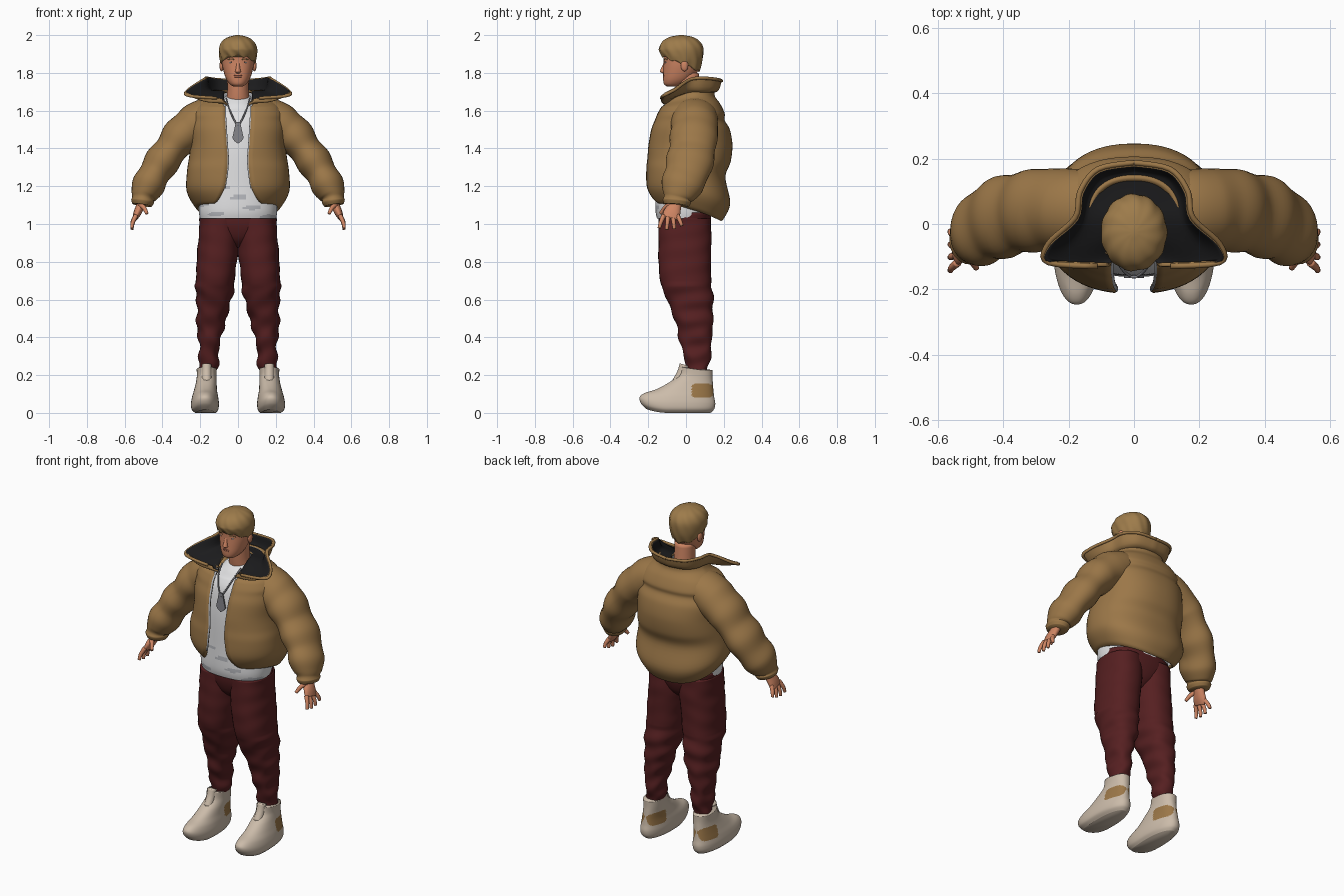
import bpy, bmesh
from math import sin, cos, pi, asin, copysign
from mathutils import Vector

if "Cube" in bpy.data.objects:
    bpy.data.objects.remove(bpy.data.objects["Cube"])


def material(name, r, g, b):
    m = bpy.data.materials.new(name)
    m.use_nodes = True
    m.diffuse_color = (r, g, b, 1)
    m.node_tree.nodes["Principled BSDF"].inputs["Base Color"].default_value = (r, g, b, 1)
    return m


tan = material("tan puffer", .33, .185, .065)
hair_mat = material("dark blond hair", .34, .2, .07)
skin = material("skin", .62, .235, .125)
black = material("black lining", .011, .011, .012)
white = material("white cotton", .76, .76, .77)
grey = material("grey cotton", .48, .49, .52)
maroon = material("maroon cloth", .092, .014, .015)
cream = material("cream leather", .6, .5, .4)
metal = material("dull metal", .24, .24, .26)
lips = material("lips", .42, .135, .085)


def finish(name, bm, mats, mirror=False, thickness=0, smooth=True, rule=None):
    """Turn a bmesh into a named object with its materials and modifiers."""
    mesh = bpy.data.meshes.new(name)
    bm.to_mesh(mesh)
    bm.free()
    for m in mats:
        mesh.materials.append(m)
    for p in mesh.polygons:
        p.use_smooth = smooth
        if rule and rule(p.center):
            p.material_index = 1
    ob = bpy.data.objects.new(name, mesh)
    bpy.context.collection.objects.link(ob)
    if mirror:
        ob.modifiers.new("mirror", "MIRROR")
    if thickness:
        s = ob.modifiers.new("thickness", "SOLIDIFY")
        s.thickness, s.offset, s.material_offset = thickness, -1, 1
    return ob


def spline(rows, steps):
    """Catmull-Rom resampling of rows of numbers."""
    out = []
    for i in range(len(rows) - 1):
        a, b, c, d = (rows[max(0, min(len(rows) - 1, i + k))] for k in (-1, 0, 1, 2))
        for s in range(steps):
            t = s / steps
            out.append([q + t / 2 * (r - p + t * (2 * p - 5 * q + 4 * r - w + t * (3 * (q - r) + w - p)))
                        for p, q, r, w in zip(a, b, c, d)])
    return out + [list(rows[-1])]


def grid(rows, closed):
    bm = bmesh.new()
    vs = [[bm.verts.new(p) for p in row] for row in rows]
    n = len(vs[0])
    for low, high in zip(vs, vs[1:]):
        for j in range(n if closed else n - 1):
            k = (j + 1) % n
            bm.faces.new((low[j], low[k], high[k], high[j]))
    if closed:
        bm.faces.new(vs[0][::-1])
        bm.faces.new(vs[-1])
    return bm


def loft(name, rows, mats, seg=32, steps=4, n=2, follow=False, warp=None, **kw):
    """Skin rings (x, y, z, rx, ry[, front gap]); follow turns them across the path."""
    rows = spline(rows, steps)
    gapped = len(rows[0]) > 5
    skin_rows = []
    for i, r in enumerate(rows):
        u, v = Vector((1, 0, 0)), Vector((0, 1, 0))
        if follow:
            t = Vector(rows[min(i + 1, len(rows) - 1)][:3]) - Vector(rows[max(i - 1, 0)][:3])
            u = v.cross(t).normalized()
            v = t.cross(u).normalized()
        g = asin((r[5] / r[3]) ** (n / 2)) if gapped else 0
        ring = []
        for j in range(seg):
            a = -pi / 2 + g + (2 * pi - 2 * g) * j / (seg - 1 if gapped else seg)
            c, s = (copysign(abs(f) ** (2 / n), f) for f in (cos(a), sin(a)))
            p = Vector(r[:3]) + u * (r[3] * c) + v * (r[4] * s)
            ring.append(warp(p, a) if warp else p)
        skin_rows.append(ring)
    return finish(name, grid(skin_rows, not gapped), mats, **kw)


def tube(name, pts, radius, mat, tip=1, **kw):
    last = len(pts) - 1
    rows = [(*p, *[radius * (1 + (tip - 1) * i / last)] * 2) for i, p in enumerate(pts)]
    return loft(name, rows, [mat], seg=10, follow=True, **kw)


def ball(name, loc, size, mat, **kw):
    bm = bmesh.new()
    bmesh.ops.create_icosphere(bm, subdivisions=3, radius=1)
    bmesh.ops.scale(bm, vec=size, verts=bm.verts)
    bmesh.ops.translate(bm, vec=loc, verts=bm.verts)
    return finish(name, bm, [mat], **kw)


# Shoes with a toe spring, a raised tongue and a rounded heel patch
def toe_spring(p, a):
    p.z += 1.4 * max(0, -.09 - p.y) ** 2 + max(0, p.z - .17) * 2.2 * max(-.05, .03 - p.y)
    return p


loft("shoes", [(.172, -.04, 0, .056, .17), (.175, -.045, .02, .071, .194), (.175, -.045, .05, .074, .2),
               (.174, -.033, .085, .069, .182), (.172, -.005, .12, .061, .15), (.168, .025, .16, .055, .117),
               (.166, .05, .195, .052, .09), (.166, .056, .235, .053, .084)], [cream, tan], seg=112, steps=9,
     n=2.2, warp=toe_spring, mirror=True,
     rule=lambda c: abs((c.z - .118) / .038) ** 4 + abs((c.y - .087) / .057) ** 4 < 1)
tube("shoe_tongues", [(.166, -.05, .16), (.166, -.022, .21), (.166, -.008, .255)], .026, cream, mirror=True)


# Trousers with soft uneven creases
def crease(p, a):
    amount = .005 if p.z < .68 else .0015
    p.x += amount * (sin(p.z * 31 + 2 * a) + sin(p.z * 67 - a)) * cos(a)
    p.y += amount * (sin(p.z * 41 + a) + sin(p.z * 59 - 2 * a)) * sin(a) * .7
    return p


loft("trouser_legs", [(.158, .06, .22, .042, .055), (.155, .06, .27, .05, .065), (.153, .055, .35, .056, .08),
                      (.146, .045, .45, .068, .095), (.134, .035, .54, .087, .11), (.124, .01, .64, .097, .13),
                      (.118, -.005, .74, .105, .137), (.107, -.006, .86, .107, .14),
                      (.102, -.006, .95, .106, .14), (.102, -.006, 1.03, .104, .138)], [maroon], steps=8,
     n=2.3, warp=crease, mirror=True)
loft("trouser_hips", [(0, -.004, .875, .03, .06), (0, -.005, .92, .1, .108), (0, -.005, .99, .19, .134),
                      (0, -.005, 1.06, .204, .139)], [maroon], n=2.5)


# Shirt with a scooped neck and grey folds near the hem
def scoop(p, a):
    p.z -= max(0, p.z - 1.6) * 4 * max(0, .02 - p.y)
    return p


loft("shirt", [(0, -.012, 1.03, .202, .142), (0, -.012, 1.08, .208, .15), (0, -.005, 1.2, .206, .155),
               (0, 0, 1.4, .2, .155), (0, .012, 1.54, .19, .147), (0, .02, 1.61, .14, .118),
               (0, .01, 1.655, .085, .085), (0, .008, 1.68, .063, .06)], [white, grey], seg=80, steps=10, n=2.3,
     warp=scoop, rule=lambda c: c.z < 1.25 and sin(c.x * 26 + c.z * 40) + sin(c.z * 95 - c.x * 17) > 1.15)


# Open puffer jacket, longer at the back and higher behind the neck
def hang(p, a=0):
    p.z -= .75 * min(1, max(0, (1.4 - p.z) / .3)) * max(0, p.y + .15) ** 2
    p.z -= max(0, p.z - 1.62) * 4 * max(0, .05 - p.y)
    return p


jacket = [(0, .02, 1.1, .205, .165, .15), (0, .013, 1.12, .232, .19, .11), (0, .012, 1.19, .272, .222, .072),
          (0, -.002, 1.285, .27, .211, .058), (0, .015, 1.35, .26, .222, .055), (0, .022, 1.42, .252, .224, .06),
          (0, .022, 1.5, .255, .21, .065), (0, .018, 1.55, .247, .187, .068), (0, .025, 1.585, .246, .18, .07),
          (0, .027, 1.635, .215, .155, .07), (0, .02, 1.675, .16, .134, .07), (0, .02, 1.71, .14, .13, .075)]
loft("jacket_body", jacket, [tan, grey], seg=64, steps=6, n=2.3, warp=hang, thickness=.018)
edge = [hang(Vector((g, y - ry * (1 - (g / rx) ** 2.3) ** (1 / 2.3) + .008, z)))
        for x, y, z, rx, ry, g in jacket[2:-1]]
tube("zip_edges", edge, .007, grey, mirror=True)

# Sleeves in padded bands, rising into the shoulders
loft("sleeves", [(.07, .045, 1.605, .06, .1), (.15, .045, 1.572, .1, .12), (.215, .045, 1.53, .114, .125),
                 (.265, .045, 1.495, .103, .124), (.31, .04, 1.455, .102, .128), (.355, .033, 1.395, .085, .12),
                 (.403, .02, 1.33, .094, .128), (.443, .002, 1.265, .081, .114), (.475, -.022, 1.205, .088, .112),
                 (.497, -.04, 1.155, .07, .088), (.503, -.046, 1.135, .058, .072),
                 (.505, -.048, 1.12, .061, .076), (.508, -.05, 1.1, .052, .066)],
     [tan], steps=5, follow=True, mirror=True)

# Wide folded collar, listed from front to back
collar = [[(.062, -.105, 1.625), (.075, -.075, 1.65), (.075, -.03, 1.68), (.068, .02, 1.695),
           (.058, .055, 1.695), (.035, .073, 1.695), (0, .079, 1.695)],
          [(.075, -.13, 1.645), (.165, -.122, 1.645), (.2, -.07, 1.67), (.16, .01, 1.7),
           (.14, .09, 1.7), (.095, .145, 1.7), (0, .165, 1.7)],
          [(.085, -.13, 1.665), (.262, -.118, 1.68), (.262, -.06, 1.71), (.18, .02, 1.765),
           (.165, .1, 1.772), (.11, .168, 1.765), (0, .188, 1.758)]]
smooth_rows = [spline(row, 5) for row in collar]
columns = [spline(col, 5) for col in zip(*smooth_rows)]
finish("collar", grid(list(zip(*columns)), False), [tan, black], mirror=True, thickness=.012)
tube("collar_rim", smooth_rows[-1][1:], .0085, tan, steps=1, mirror=True)

# Hands
loft("palms", [(.503, -.05, 1.14, .024, .03), (.515, -.058, 1.1, .023, .034), (.532, -.074, 1.06, .021, .045),
               (.545, -.083, 1.03, .014, .044)], [skin], seg=16, follow=True, mirror=True)
for i, finger in enumerate(("index", "middle", "ring", "little")):
    y, drop = -.118 + .024 * i, (.062, .07, .066, .05)[i]
    lean = -.01 * (1.5 - i)
    tube(finger + "_fingers", [(.54, y, 1.045), (.557, y + lean, 1.04 - drop * .5),
                               (.562, y + lean * 1.6, 1.04 - drop)], .013, skin, tip=.68, mirror=True)
tube("thumbs", [(.518, -.085, 1.105), (.497, -.112, 1.085), (.482, -.135, 1.055)], .015, skin, tip=.6, mirror=True)

# Neck and head
loft("neck", [(0, .03, 1.6, .075, .06), (0, .015, 1.68, .058, .062), (0, .005, 1.8, .058, .062)], [skin])
loft("head", [(0, -.065, 1.728, .025, .035), (0, -.062, 1.74, .043, .054), (0, -.045, 1.767, .062, .076),
              (0, -.028, 1.81, .077, .092), (0, -.02, 1.86, .086, .098), (0, -.02, 1.93, .086, .098),
              (0, -.02, 1.975, .05, .06)], [skin], n=2.15)
loft("nose", [(0, -.118, 1.797, .008, .004), (0, -.119, 1.806, .015, .018), (0, -.117, 1.817, .013, .018),
              (0, -.113, 1.845, .009, .009), (0, -.11, 1.87, .009, .004)], [skin], seg=16)
ball("ears", (.087, -.008, 1.838), (.011, .02, .03), skin, mirror=True)
ball("eye_whites", (.034, -.105, 1.856), (.013, .006, .004), white, mirror=True)
ball("pupils", (.034, -.109, 1.856), (.005, .003, .0045), black, mirror=True)
tube("eyebrows", [(.017, -.115, 1.87), (.035, -.111, 1.874), (.055, -.099, 1.87)], .003, hair_mat, mirror=True)
for part, z in (("lower_lip", 1.779), ("upper_lip", 1.786)):
    ball(part, (0, -.116, z), (.023, .007, .0042), lips)


# Bowl-cut hair with a ragged hem
def locks(p, a):
    wave = 1 + .018 * sin(11 * a + p.z * 50)
    p.x, p.y = p.x * wave, (p.y + .025) * wave - .025
    if p.z < 1.93:
        p.z = 1.93 - (1.93 - p.z) * (.88 + .45 * sin(a) + .07 * sin(9 * a))
    return p


loft("hair", [(0, -.03, 1.84, .089, .1), (0, -.026, 1.88, .098, .113), (0, -.026, 1.93, .1, .117),
              (0, -.026, 1.968, .083, .097), (0, -.025, 1.99, .05, .06), (0, -.025, 2, .008, .01)],
     [hair_mat], seg=72, warp=locks)

# Necklace and tag
tube("chain", [(.062, -.06, 1.665), (.05, -.115, 1.62), (.025, -.15, 1.56), (.002, -.163, 1.52)],
     .0045, metal, mirror=True)
outline = [(0, 1.425), (.02, 1.44), (.03, 1.455), (.02, 1.5), (.012, 1.54)]
bm = bmesh.new()
loop = outline + [(-x, z) for x, z in outline[:0:-1]]
bm.faces.new([bm.verts.new((x, -.166, z)) for x, z in loop])
finish("tag", bm, [metal, metal], thickness=.008, smooth=False)
